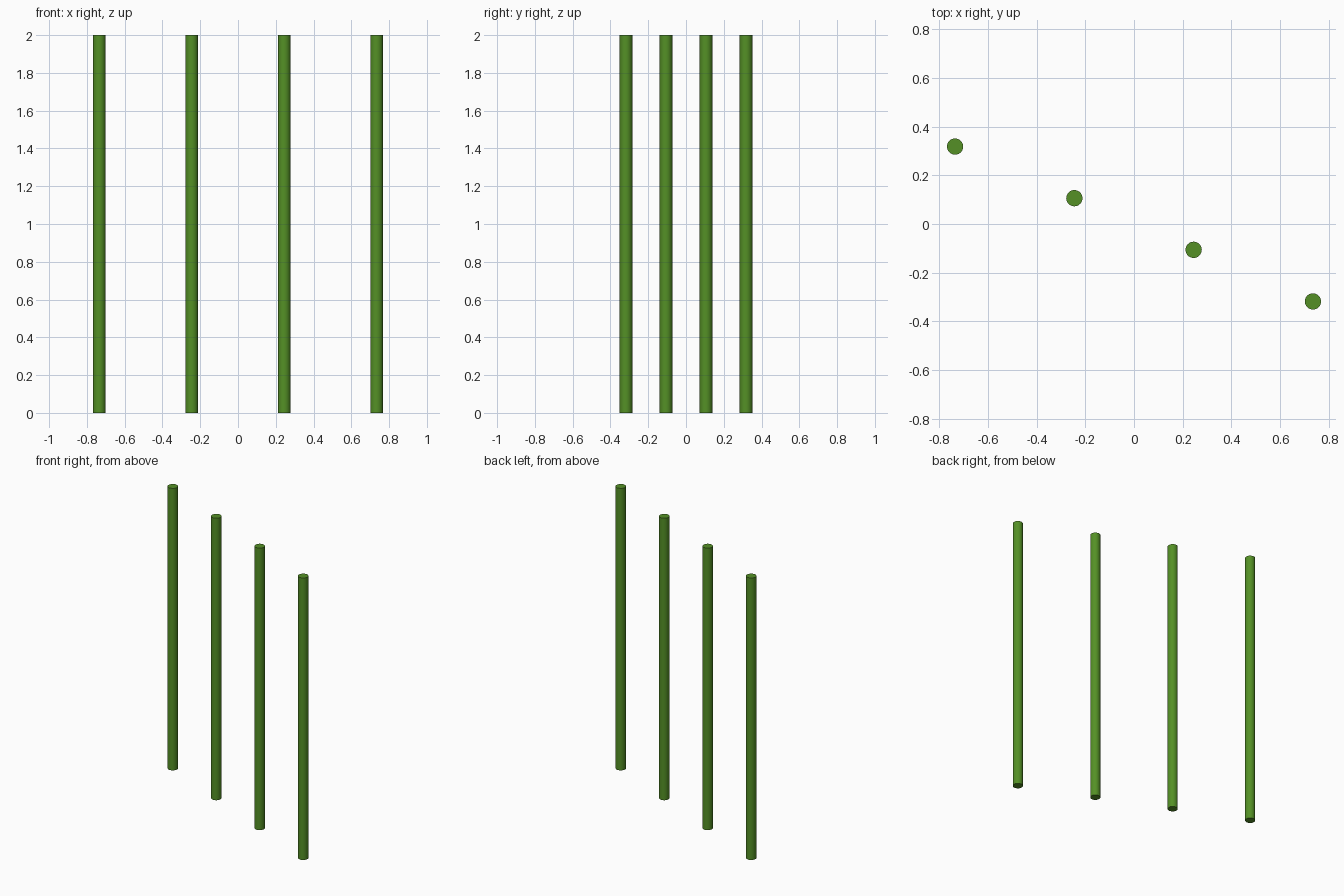
import bpy
import math

if "Cube" in bpy.data.objects:
    bpy.data.objects.remove(bpy.data.objects["Cube"])

COUNT = 4
RADIUS = 1 / 30
HEIGHT = 2.0
SPACING = 1.6 / 3
ANGLE = math.radians(-23.4)

green = bpy.data.materials.new("green")
green.diffuse_color = (0.089, 0.28, 0.019, 1)
green.use_nodes = True
green.node_tree.nodes["Principled BSDF"].inputs["Base Color"].default_value = green.diffuse_color

# Row of evenly spaced upright poles along a slanted line
for i in range(COUNT):
    d = (i - (COUNT - 1) / 2) * SPACING
    bpy.ops.mesh.primitive_cylinder_add(
        vertices=32, radius=RADIUS, depth=HEIGHT,
        location=(d * math.cos(ANGLE), d * math.sin(ANGLE), HEIGHT / 2))
    pole = bpy.context.object
    pole.name = f"pole_{i + 1}"
    pole.data.materials.append(green)
    bpy.ops.object.shade_smooth_by_angle(angle=math.radians(30))
